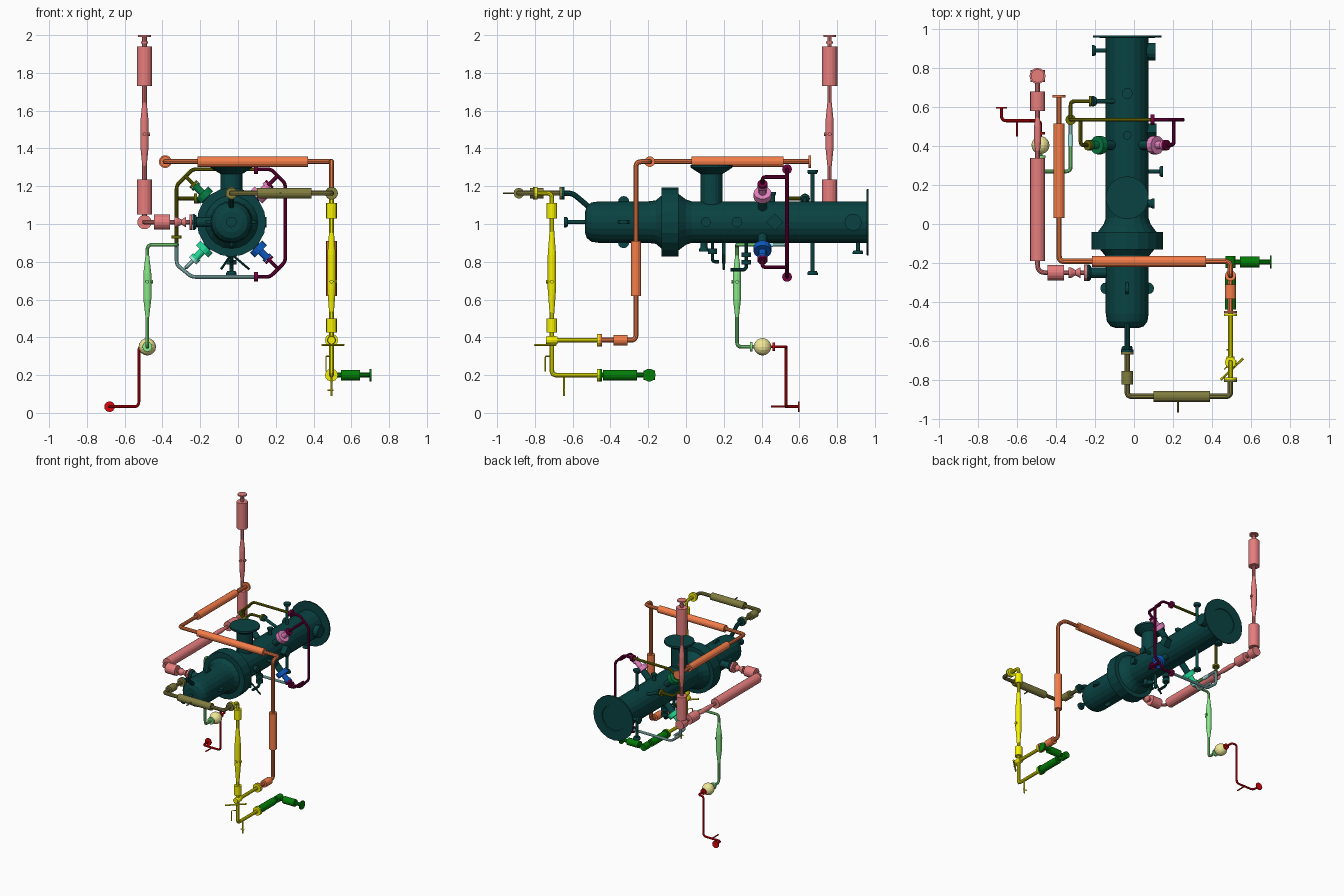
import bpy, bmesh, math
from mathutils import Vector as V

if "Cube" in bpy.data.objects:
    bpy.data.objects.remove(bpy.data.objects["Cube"])

MATS = {}
def mat(name, rgb):
    m = bpy.data.materials.new(name)
    m.diffuse_color = (*[(c / 255) ** 2.2 for c in rgb], 1)
    m.use_nodes = True
    m.node_tree.nodes["Principled BSDF"].inputs["Base Color"].default_value = m.diffuse_color
    MATS[name] = m
for n, c in dict(teal=(18, 68, 68), pink=(230, 125, 125), orange=(245, 125, 75), yellow=(245, 240, 10),
                 olive=(128, 124, 66), dark_olive=(110, 110, 15), green=(10, 125, 15), red=(220, 15, 20),
                 light_green=(135, 232, 135), cream=(240, 232, 150), cyan=(165, 228, 225), plum=(115, 5, 65),
                 sea_green=(15, 125, 70), mint=(40, 215, 150), blue=(20, 90, 190), rose=(230, 130, 190)).items():
    mat(n, c)

def finish(name, me, m, smooth=True):
    ob = bpy.data.objects.new(name, me)
    bpy.context.collection.objects.link(ob)
    me.materials.clear()
    me.materials.append(MATS[m])
    for p in me.polygons:
        p.use_smooth = False
    return ob

def lathe(name, p, axis, prof, m, n=14):
    """Revolve (distance, radius) pairs about an axis starting at p."""
    bm = bmesh.new()
    q = V(axis).to_track_quat('Z', 'Y')
    rings = [[bm.verts.new(V(p) + q @ V((r * math.cos(k * math.tau / n), r * math.sin(k * math.tau / n), d)))
              for k in range(n)] for d, r in prof]
    for a, b in zip(rings, rings[1:]):
        for k in range(n):
            bm.faces.new((a[k], a[(k + 1) % n], b[(k + 1) % n], b[k]))
    bm.faces.new(rings[0][::-1])
    bm.faces.new(rings[-1])
    bmesh.ops.recalc_face_normals(bm, faces=bm.faces)
    me = bpy.data.meshes.new(name)
    bm.to_mesh(me)
    bm.free()
    return finish(name, me, m)

def cyl(name, p, q, r, m, n=14):
    d = V(q) - V(p)
    return lathe(name, p, d, [(0, r), (d.length, r)], m, n)

def lens(name, p, q, m, r=.02, e=.01):
    d = V(q) - V(p)
    L = d.length
    lathe(name, p, d, [(0, e), (L * .3, r), (L * .7, r), (L, e)], m, 12)

def flange(name, p, axis, r, m, t=.01):
    a = V(axis).normalized() * t / 2
    cyl(name, V(p) - a, V(p) + a, r, m)

def pipe(name, pts, r, m, bend=.025):
    """Round pipe through pts with rounded elbows."""
    pts = [V(p) for p in pts]
    out = [pts[0]]
    for a, b, c in zip(pts, pts[1:], pts[2:]):
        k = min(bend, (a - b).length * .45, (c - b).length * .45)
        s, e = b + (a - b).normalized() * k, b + (c - b).normalized() * k
        out += [s.lerp(b, t).lerp(b.lerp(e, t), t) for t in (0, .25, .5, .75, 1)]
    out.append(pts[-1])
    cu = bpy.data.curves.new(name, 'CURVE')
    cu.dimensions = '3D'
    cu.bevel_depth, cu.bevel_resolution, cu.use_fill_caps = r, 3, True
    sp = cu.splines.new('POLY')
    sp.points.add(len(out) - 1)
    for sv, p in zip(sp.points, out):
        sv.co = (*p, 1)
    tmp = bpy.data.objects.new("tmp", cu)
    bpy.context.collection.objects.link(tmp)
    bpy.context.view_layer.update()
    me = bpy.data.meshes.new_from_object(tmp.evaluated_get(bpy.context.evaluated_depsgraph_get()))
    bpy.data.objects.remove(tmp)
    me.name = name
    return finish(name, me, m)

# Vessel shell: domed front, girth flange, cone, rear disc
CX, CZ = -.035, 1.01
lathe("vessel_shell", (CX, 0, CZ), (0, 1, 0),
      [(-.535, .055), (-.525, .085), (-.5, .104), (-.46, .11), (-.2, .11), (-.16, .115), (-.13, .14), (-.13, .183),
       (-.04, .183), (-.04, .15), (0, .12), (.03, .11), (.955, .11), (.957, .176), (.967, .176), (.967, .1), (.962, .098)],
      "teal", 20)
lathe("top_nozzle", (CX, .135, 1.08), (0, 0, 1),
      [(0, .058), (.185, .058), (.205, .09), (.218, .11), (.233, .11)], "teal", 20)
lathe("side_manway", (.04, .885, CZ), (1, 0, 0), [(0, .045), (.07, .045)], "teal")

def nozzle(name, p, q, r=.011, f=.028):
    d = (V(q) - V(p))
    L = d.length
    lathe(name, p, d, [(0, r), (L - .02, r), (L - .02, f * .8), (L - .01, f), (L, f)], "teal", 12)

# Small vessel nozzles
nozzle("front_nozzle", (CX, -.5, CZ), (CX, -.645, CZ))
nozzle("upper_rear_nozzle", (CX, .67, 1.1), (CX, .67, 1.285))
nozzle("lower_rear_nozzle", (CX, .67, .92), (CX, .67, .73))
nozzle("upper_gauge_nozzle", (CX, .455, 1.1), (CX, .455, 1.17), .015, .022)
nozzle("bottom_rear_nozzle", (CX, .91, .92), (CX, .91, .84))
nozzle("bottom_stub", (CX, .095, .92), (CX, .095, .855), .018, .026)
nozzle("left_rear_nozzle", (-.13, .89, CZ), (-.215, .89, CZ))
nozzle("right_nozzle", (.06, .27, CZ), (.15, .27, CZ))
nozzle("right_stub", (.06, .105, CZ), (.105, .105, CZ), .02, .026)
nozzle("left_nozzle", (-.13, -.25, CZ), (-.24, -.25, CZ), .026, .042)
nozzle("branch_nozzle", (-.1, .63, 1.09), (-.215, .63, 1.135), .012, .026)
pipe("bent_front_nozzle", [(CX, -.49, 1.07), (CX, -.6, 1.163), (CX, -.655, 1.163)], .015, "teal")
flange("bent_nozzle_flange", (CX, -.65, 1.163), (0, 1, 0), .033, "teal", .014)
pipe("drip_leg", [(CX, .14, .92), (CX, .14, .8), (CX, .175, .8)], .009, "teal")
cyl("drip_leg_valve", (CX, .14, .87), (CX, .14, .84), .024, "teal")
cyl("drip_cup", (CX, .2, .92), (CX, .2, .79), .01, "teal")
pipe("drain_line", [(CX, .32, .92), (CX, .32, .757), (CX, .235, .757)], .01, "teal")
for z in (.85, .81):
    cyl("drain_valve", (CX, .32, z), (CX, .32, z - .025), .026, "teal")
for x in (-.09, .06):
    cyl("drain_rod", (CX, .2, .84), (x, .2, .76), .006, "teal", 8)
box = cyl("junction_box", (.05, .47, CZ), (.115, .47, CZ), .045, "teal", 4)
for x, z in ((0, .108), (0, -.108), (.108, 0), (-.108, 0)):
    d = V((x, 0, z)).normalized()
    cyl("lifting_lug", V((CX + x, -.33, CZ + z)) - V((d.z, 0, -d.x)) * .008,
        V((CX + x, -.33, CZ + z)) + V((d.z, 0, -d.x)) * .008, .03, "teal", 12)

# Pink line: left nozzle to the tall stack
PX = -.495
pipe("pink_pipe", [(-.24, -.25, CZ), (PX, -.25, CZ), (PX, .76, CZ), (PX, .76, 2)], .012, "pink", .04)
flange("pink_inlet_flange", (-.25, -.25, CZ), (1, 0, 0), .042, "pink", .015)
lathe("pink_valve", (-.275, -.25, CZ), (-1, 0, 0), [(0, .028), (.025, .014), (.05, .028), (.062, .028)], "pink")
for a, b, r in (((-.36, -.25, CZ), (-.445, -.25, CZ), .04), ((PX, -.19, CZ), (PX, .34, CZ), .038),
                ((PX, .58, CZ), (PX, .68, CZ), .038), ((PX, .76, 1.05), (PX, .76, 1.235), .04),
                ((PX, .76, 1.73), (PX, .76, 1.94), .041)):
    cyl("pink_insulation", a, b, r, "pink", 16)
lens("pink_meter", (PX, .76, 1.29), (PX, .76, 1.66), "pink", .021)
lens("pink_reducer", (PX, .36, CZ), (PX, .56, CZ), "pink", .018)
cyl("pink_elbow", (PX, .73, CZ), (PX, .79, CZ), .037, "pink")
for z in (1.995, 1.96):
    flange("stack_flange", (PX, .76, z), (0, 0, 1), .034 if z > 1.98 else .018, "pink")

# Olive line: front nozzle across to the right
pipe("olive_pipe", [(CX, -.655, 1.163), (CX, -.885, 1.163), (.495, -.885, 1.163), (.495, -.795, 1.163)], .014, "olive")
flange("olive_inlet_flange", (CX, -.663, 1.163), (0, 1, 0), .033, "olive", .014)
cyl("olive_sleeve", (CX, -.755, 1.163), (CX, -.825, 1.163), .029, "olive")
cyl("olive_insulation", (.1, -.885, 1.163), (.39, -.885, 1.163), .028, "olive")
cyl("olive_tap", (.225, -.885, 1.163), (.225, -.968, 1.163), .005, "olive", 8)
flange("olive_outlet_flange", (.495, -.805, 1.163), (0, 1, 0), .033, "olive", .012)

# Yellow riser with two lower outlets
YX, YY = .495, -.71
pipe("yellow_pipe", [(YX, -.8, 1.163), (YX, YY, 1.163), (YX, YY, .2), (YX, -.455, .2)], .013, "yellow")
pipe("yellow_branch", [(YX, YY, .385), (YX, -.455, .385)], .013, "yellow")
for a, b in ((1.03, 1.11), (.425, .5)):
    cyl("yellow_insulation", (YX, YY, a), (YX, YY, b), .028, "yellow")
lens("yellow_meter", (YX, YY, .52), (YX, YY, .97), "yellow", .022, .012)
for y, z in ((-.793, 1.163), (-.465, .385), (-.465, .2)):
    flange("yellow_flange", (YX, y, z), (0, 1, 0), .034, "yellow", .012)
lathe("yellow_valve", (YX, YY - .03, .385), (0, 1, 0), [(0, .02), (.03, .024), (.06, .02)], "yellow")
cyl("yellow_drain", (YX, -.645, .2), (YX, -.645, .09), .005, "yellow", 8)
cyl("yellow_drain_tap", (YX - .02, -.645, .12), (YX + .01, -.645, .12), .004, "yellow", 8)
cyl("yellow_handle", (.445, -.8, .36), (.56, -.69, .36), .006, "yellow", 8)
cyl("yellow_thermowell", (YX, -.76, .36), (YX, YY, .36), .005, "yellow", 8)
pipe("yellow_vent", [(YX, YY, .3), (YX - .03, YY - .035, .3), (YX - .03, YY - .035, .22)], .003, "yellow", .005)

# Orange line: lower outlet up and over the vessel
pipe("orange_pipe", [(YX, -.455, .385), (YX, -.265, .385), (YX, -.265, 1.33), (YX, -.192, 1.33),
                     (-.385, -.192, 1.33), (-.385, .655, 1.33)], .014, "orange", .028)
for a, b in (((YX, -.385, .385), (YX, -.31, .385)), ((YX, -.265, .62), (YX, -.265, .91)),
             ((.37, -.192, 1.33), (-.215, -.192, 1.33)), ((-.385, .03, 1.33), (-.385, .515, 1.33))):
    cyl("orange_insulation", a, b, .028, "orange")
flange("orange_inlet_flange", (YX, -.452, .385), (0, 1, 0), .034, "orange", .012)
flange("orange_outlet_flange", (-.385, .655, 1.33), (0, 1, 0), .034, "orange", .012)

# Green outlet line
pipe("green_pipe", [(YX, -.455, .2), (YX, -.195, .2), (.7, -.195, .2)], .014, "green")
cyl("green_insulation", (YX, -.44, .2), (YX, -.26, .2), .028, "green")
cyl("green_insulation", (.545, -.195, .2), (.645, -.195, .2), .028, "green")
cyl("green_elbow_cover", (YX, -.225, .2), (YX, -.165, .2), .026, "green")
flange("green_inlet_flange", (YX, -.452, .2), (0, 1, 0), .034, "green", .012)
flange("green_outlet_flange", (.702, -.195, .2), (1, 0, 0), .034, "green")

# Octagonal feed loop around the vessel
LY = .535
loop = [(-.325, .89), (-.325, 1.205), (-.24, 1.29), (.09, 1.29)]
pipe("loop_upper_left", [(x, LY, z) for x, z in loop], .01, "dark_olive", .02)
pipe("loop_lower_left", [(-.325, .4, .89), (-.325, LY, .89), (-.325, LY, .785), (-.245, LY, .72), (.09, LY, .72)], .01, "cyan", .02)
pipe("loop_right", [(.09, LY, 1.29), (.175, LY, 1.29), (.25, LY, 1.215), (.25, LY, .8), (.17, LY, .72), (.09, LY, .72)], .01, "plum", .02)
for z in (1.29, .72):
    flange("loop_joint", (.095, LY, z), (1, 0, 0), .026, "plum", .02)
flange("loop_left_joint", (-.325, LY, .93), (0, 0, 1), .027, "dark_olive", .016)
cyl("cyan_sleeve", (-.325, .4, .89), (-.325, .46, .89), .013, "cyan")
pipe("loop_branch", [(-.325, LY, 1.135), (-.325, .63, 1.135), (-.215, .63, 1.135)], .01, "dark_olive", .02)
flange("branch_flange", (-.225, .63, 1.135), (1, 0, 0), .026, "dark_olive", .014)

# Four radial valves feeding from the loop
for sx, sz, col, pc in ((-1, 1, "sea_green", "dark_olive"), (1, 1, "rose", "plum"), (1, -1, "blue", "plum"), (-1, -1, "mint", "cyan")):
    d = V((sx, 0, sz)).normalized()
    c = V((CX, .405, CZ))
    cyl("radial_nozzle", c + d * .09, c + d * .19, .024, "teal")
    lathe("radial_valve", c + d * .185, d, [(0, .047), (.035, .047), (.035, .02), (.075, .02), (.075, .027), (.09, .027)], col)
    pipe("radial_feed", [c + d * .27, c + d * .338, c + d * .338 + V((0, .13, 0))], .01, pc, .02)
    flange("radial_feed_flange", c + d * .283, d, .027, pc, .014)

# Light green metering line, round pump and red discharge
GX = -.48
pipe("light_green_pipe", [(-.325, .41, .89), (-.325, .27, .89), (GX, .27, .89), (GX, .27, .35), (GX, .36, .35)], .01, "light_green")
lens("light_green_meter", (GX, .27, .5), (GX, .27, .84), "light_green", .021, .009)
flange("light_green_flange", (GX, .345, .35), (0, 1, 0), .026, "light_green", .014)
lathe("round_pump", (GX, .405, .35), (0, 1, 0),
      [(-.046 * math.cos(k * math.pi / 10), .046 * max(.05, math.sin(k * math.pi / 10))) for k in range(11)], "cream", 16)
pipe("red_pipe", [(GX, .45, .35), (GX, .53, .35), (-.525, .53, .35), (-.525, .53, .033), (-.68, .53, .033), (-.68, .595, .033)], .008, "red")
flange("red_inlet_flange", (GX, .465, .35), (0, 1, 0), .022, "red", .012)
flange("red_outlet_flange", (-.68, .597, .033), (0, 1, 0), .028, "red", .008)
cyl("red_tap", (-.6, .53, .033), (-.6, .45, .033), .005, "red", 8)

# Round sight bosses on the three meters
for x, y, z, m in ((PX, .76, 1.475, "pink"), (YX, YY, .695, "yellow"), (GX, .27, .695, "light_green")):
    for d in ((0, -1, 0), (1, 0, 0)):
        cyl("sight_boss", (x, y, z), V((x, y, z)) + V(d) * .03, .01, m, 10)
